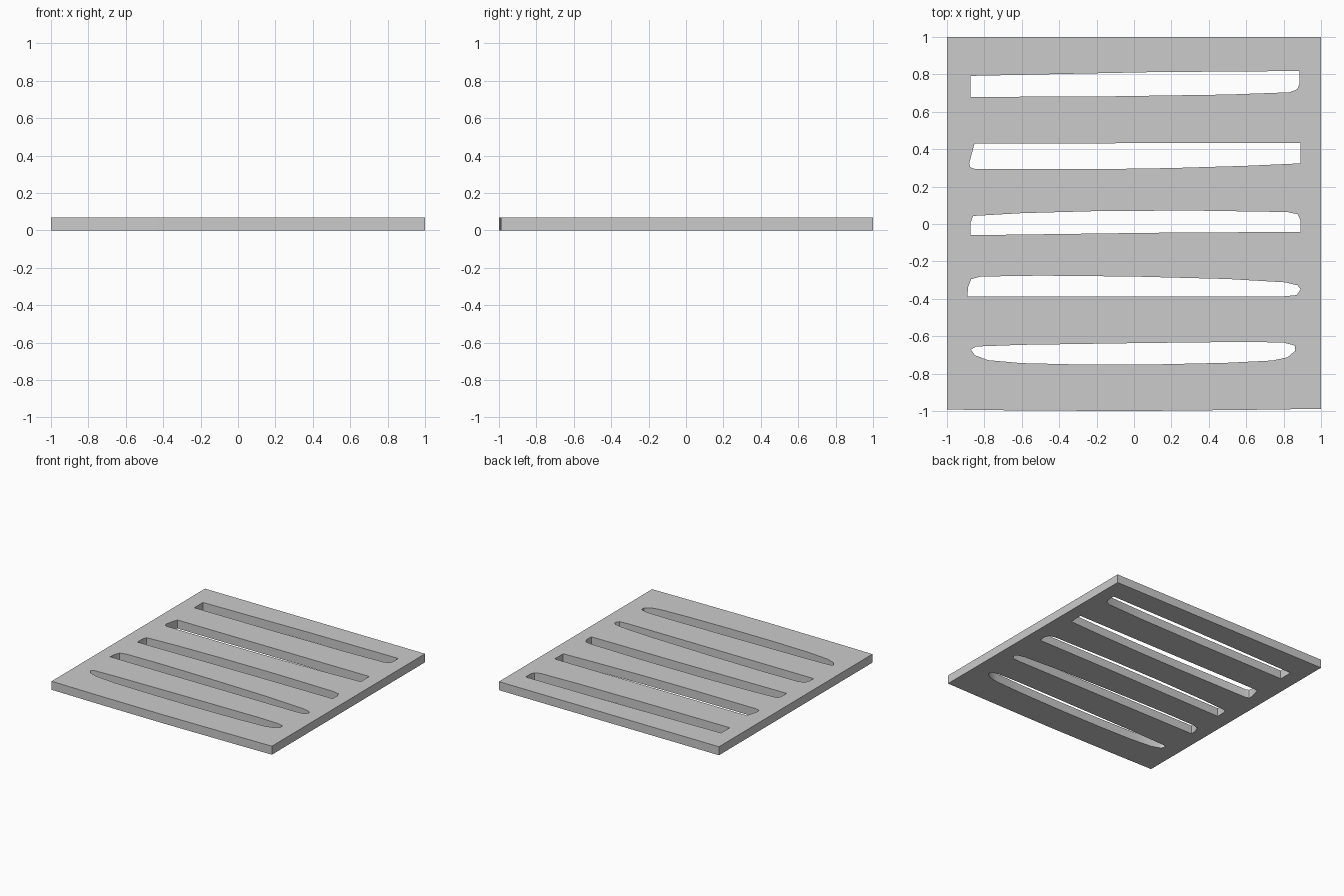
import bpy

THICKNESS = 0.07

# Plate outline, front edge very slightly bowed
outline = [(-1, -0.992), (-0.6, -0.997), (0, -1), (0.6, -0.994), (1, -0.988), (1, 1), (-1, 1)]

# Hand-cut slots, back to front
slots = [
    [(-0.873, 0.792), (0.1, 0.812), (0.885, 0.818), (0.885, 0.75), (0.873, 0.72),
     (0.83, 0.704), (0.5, 0.692), (-0.1, 0.683), (-0.873, 0.679)],
    [(-0.853, 0.43), (0.89, 0.434), (0.89, 0.324), (0.6, 0.311), (0.2, 0.299),
     (-0.2, 0.293), (-0.85, 0.294), (-0.876, 0.304), (-0.881, 0.325)],
    [(-0.873, -0.06), (0.1, -0.047), (0.89, -0.042), (0.89, 0.02), (0.875, 0.052),
     (0.82, 0.064), (0.3, 0.072), (-0.2, 0.069), (-0.6, 0.058), (-0.86, 0.043), (-0.873, 0.01)],
    [(-0.89, -0.388), (0.8, -0.387), (0.87, -0.38), (0.891, -0.35), (0.875, -0.328),
     (0.81, -0.312), (0.5, -0.294), (0, -0.281), (-0.5, -0.276), (-0.82, -0.281),
     (-0.87, -0.295), (-0.888, -0.34)],
    [(-0.872, -0.672), (-0.845, -0.655), (-0.6, -0.646), (0, -0.637), (0.6, -0.63),
     (0.8, -0.634), (0.86, -0.65), (0.86, -0.68), (0.82, -0.713), (0.74, -0.73),
     (0.5, -0.742), (0.1, -0.751), (-0.3, -0.751), (-0.6, -0.744), (-0.78, -0.728), (-0.85, -0.702)],
]


def add_loop(curve, points):
    spline = curve.splines.new('POLY')
    spline.points.add(len(points) - 1)
    for p, (x, y) in zip(spline.points, points):
        p.co = (x, y, 0, 1)
    spline.use_cyclic_u = True


# Filled profile with holes, extruded to the plate thickness
curve = bpy.data.curves.new("slotted_plate", 'CURVE')
curve.dimensions = '2D'
curve.fill_mode = 'BOTH'
curve.extrude = THICKNESS / 2
for loop in [outline] + slots:
    add_loop(curve, loop)

plate = bpy.data.objects.new("slotted_plate", curve)
plate.location.z = THICKNESS / 2
bpy.context.collection.objects.link(plate)

# Turn into a mesh with sharp edges
bpy.context.view_layer.objects.active = plate
plate.select_set(True)
bpy.ops.object.convert(target='MESH')
bpy.ops.object.mode_set(mode='EDIT')
bpy.ops.mesh.select_all(action='SELECT')
bpy.ops.mesh.remove_doubles(threshold=0.0001)
bpy.ops.mesh.normals_make_consistent(inside=False)
bpy.ops.object.mode_set(mode='OBJECT')
bpy.ops.object.shade_smooth_by_angle()
